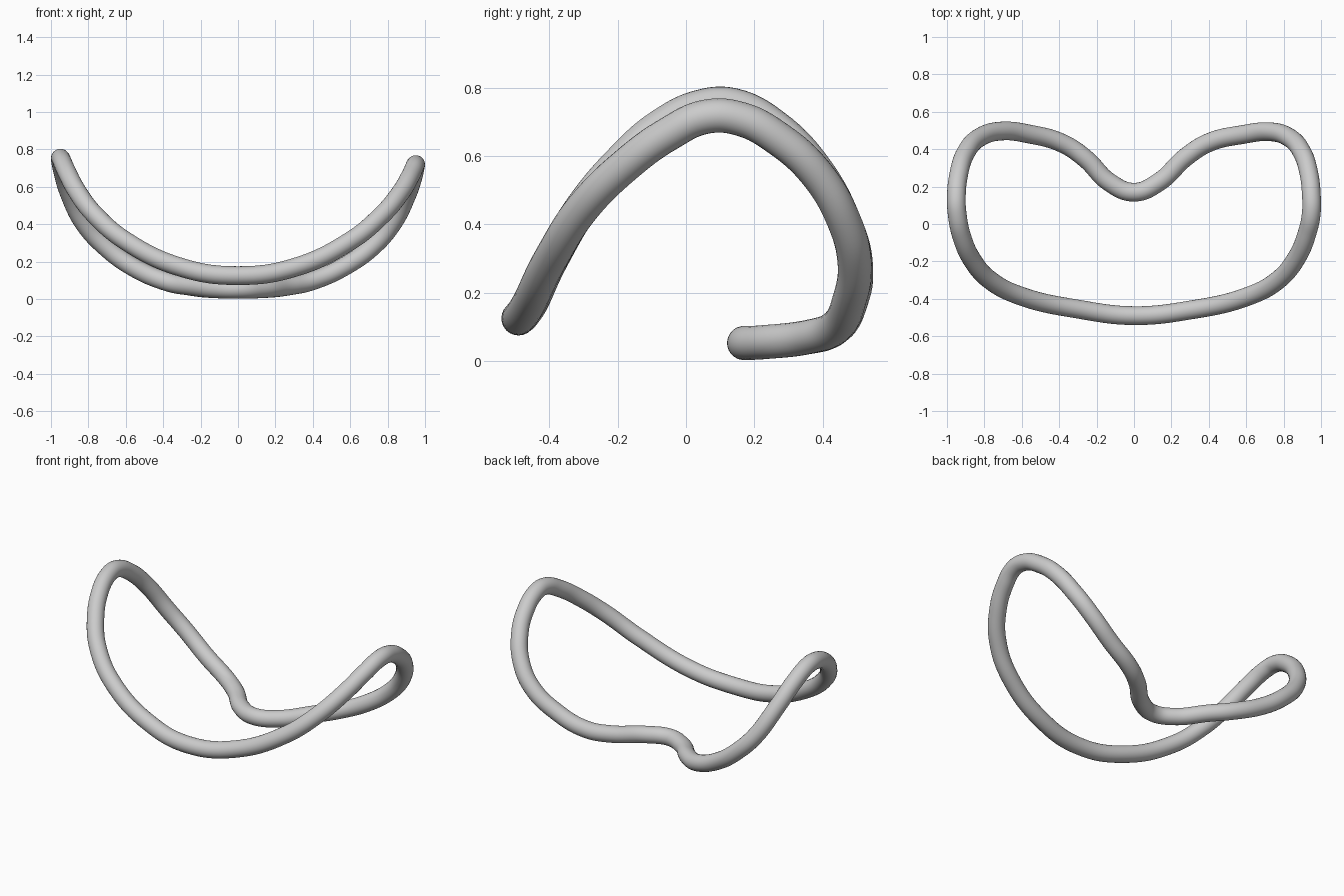
import bpy

# Centre line of the closed loop: front dip, right wing, back dip, left wing
path = [
    (0.0, -0.49, 0.125), (0.3, -0.46, 0.168), (0.6, -0.39, 0.31),
    (0.77, -0.30, 0.45), (0.87, -0.18, 0.57), (0.925, -0.05, 0.665),
    (0.948, 0.06, 0.715), (0.948, 0.16, 0.708), (0.935, 0.27, 0.65),
    (0.90, 0.38, 0.55), (0.83, 0.462, 0.41), (0.73, 0.493, 0.29),
    (0.58, 0.478, 0.18), (0.40, 0.435, 0.098), (0.28, 0.36, 0.071),
    (0.13, 0.222, 0.055), (0.0, 0.17, 0.053),
    (-0.13, 0.222, 0.055), (-0.26, 0.35, 0.069), (-0.38, 0.43, 0.092),
    (-0.56, 0.481, 0.17), (-0.71, 0.497, 0.28), (-0.82, 0.466, 0.40),
    (-0.90, 0.38, 0.56), (-0.938, 0.26, 0.685), (-0.95, 0.14, 0.748),
    (-0.945, 0.05, 0.746), (-0.92, -0.07, 0.69), (-0.86, -0.20, 0.575),
    (-0.77, -0.30, 0.455), (-0.6, -0.387, 0.31), (-0.3, -0.455, 0.168),
]

# Round tube swept along the loop
curve = bpy.data.curves.new("saddle_loop", 'CURVE')
curve.dimensions = '3D'
curve.resolution_u = 8
curve.bevel_depth = 0.05
curve.bevel_resolution = 10
spline = curve.splines.new('BEZIER')
spline.bezier_points.add(len(path) - 1)
for bp, co in zip(spline.bezier_points, path):
    bp.co = co
    bp.handle_left_type = bp.handle_right_type = 'AUTO'
spline.use_cyclic_u = True
loop = bpy.data.objects.new("saddle_loop", curve)
bpy.context.collection.objects.link(loop)

# Turn the tube into a smooth mesh
bpy.context.view_layer.objects.active = loop
loop.select_set(True)
bpy.ops.object.convert(target='MESH')
bpy.ops.object.shade_smooth()
